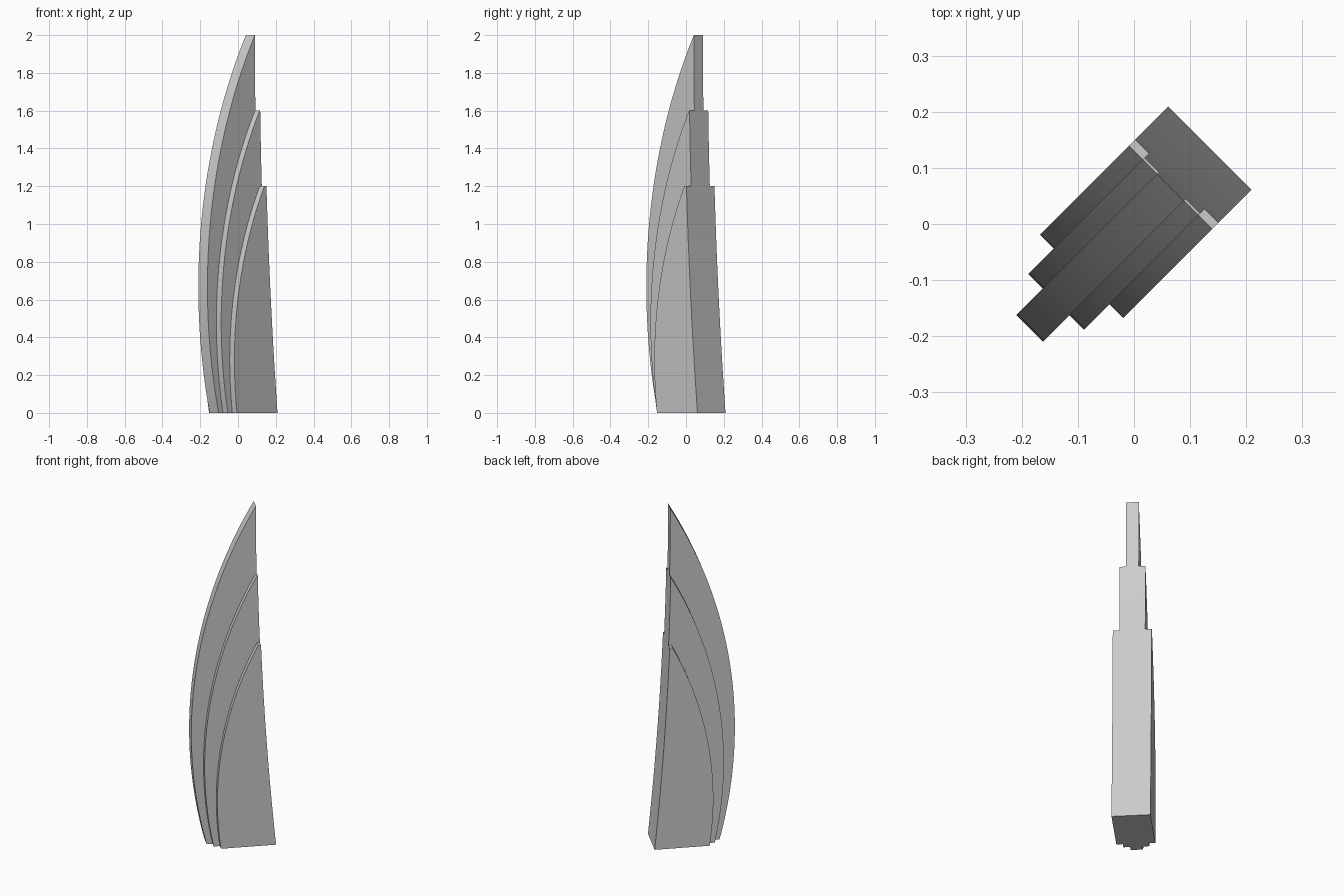
import bpy, bmesh, math
from mathutils import Matrix

if "Cube" in bpy.data.objects:
    bpy.data.objects.remove(bpy.data.objects["Cube"], do_unlink=True)

grey = bpy.data.materials.new("light grey")
grey.use_nodes = True
colour = (0.6, 0.6, 0.6, 1)
grey.diffuse_color = colour
grey.node_tree.nodes["Principled BSDF"].inputs["Base Color"].default_value = colour

HEIGHT, TIP, BASE_BACK, STEP = 2.0, 0.0925, 0.191, 0.04


def back_edge(z):
    """Gently sweeping rear wall, shared by every slab."""
    return TIP + (BASE_BACK - TIP) * ((HEIGHT - z) / HEIGHT) ** 2


def sail_slab(name, half_width, height, bulge, bulge_z):
    """Upright slab with a circular-arc front that meets the tip at the top."""
    rise, run = height - bulge_z, TIP - bulge
    radius = (rise ** 2 + run ** 2) / (2 * run)
    bm = bmesh.new()
    rings = []
    count = round(height / STEP)
    for i in range(count + 1):
        z = height * i / count
        front = bulge + radius - math.sqrt(radius ** 2 - (z - bulge_z) ** 2)
        back = back_edge(z)
        corners = ((front, half_width), (front, -half_width),
                   (back, -half_width), (back, half_width))
        rings.append([bm.verts.new((u, v, z)) for u, v in corners])
    for low, high in zip(rings, rings[1:]):
        for a in range(4):
            b = (a + 1) % 4
            bm.faces.new((low[a], low[b], high[b], high[a]))
    bm.faces.new(rings[0])
    bm.faces.new(rings[-1])
    bmesh.ops.remove_doubles(bm, verts=bm.verts, dist=0.0005)
    bmesh.ops.recalc_face_normals(bm, faces=bm.faces)
    # The slab stands along the diagonal of the plan
    bm.transform(Matrix.Rotation(math.radians(45), 4, "Z"))
    mesh = bpy.data.meshes.new(name)
    bm.to_mesh(mesh)
    bm.free()
    mesh.materials.append(grey)
    slab = bpy.data.objects.new(name, mesh)
    bpy.context.collection.objects.link(slab)
    bpy.ops.object.select_all(action="DESELECT")
    slab.select_set(True)
    bpy.context.view_layer.objects.active = slab
    bpy.ops.object.shade_smooth_by_angle(angle=math.radians(30))


# Three nested slabs, stepping down and outward from the tall core
sail_slab("core_slab", 0.034, 2.0, -0.263, 0.667)
sail_slab("middle_slab", 0.07, 1.6, -0.196, 0.479)
sail_slab("outer_slab", 0.105, 1.2, -0.132, 0.28)
